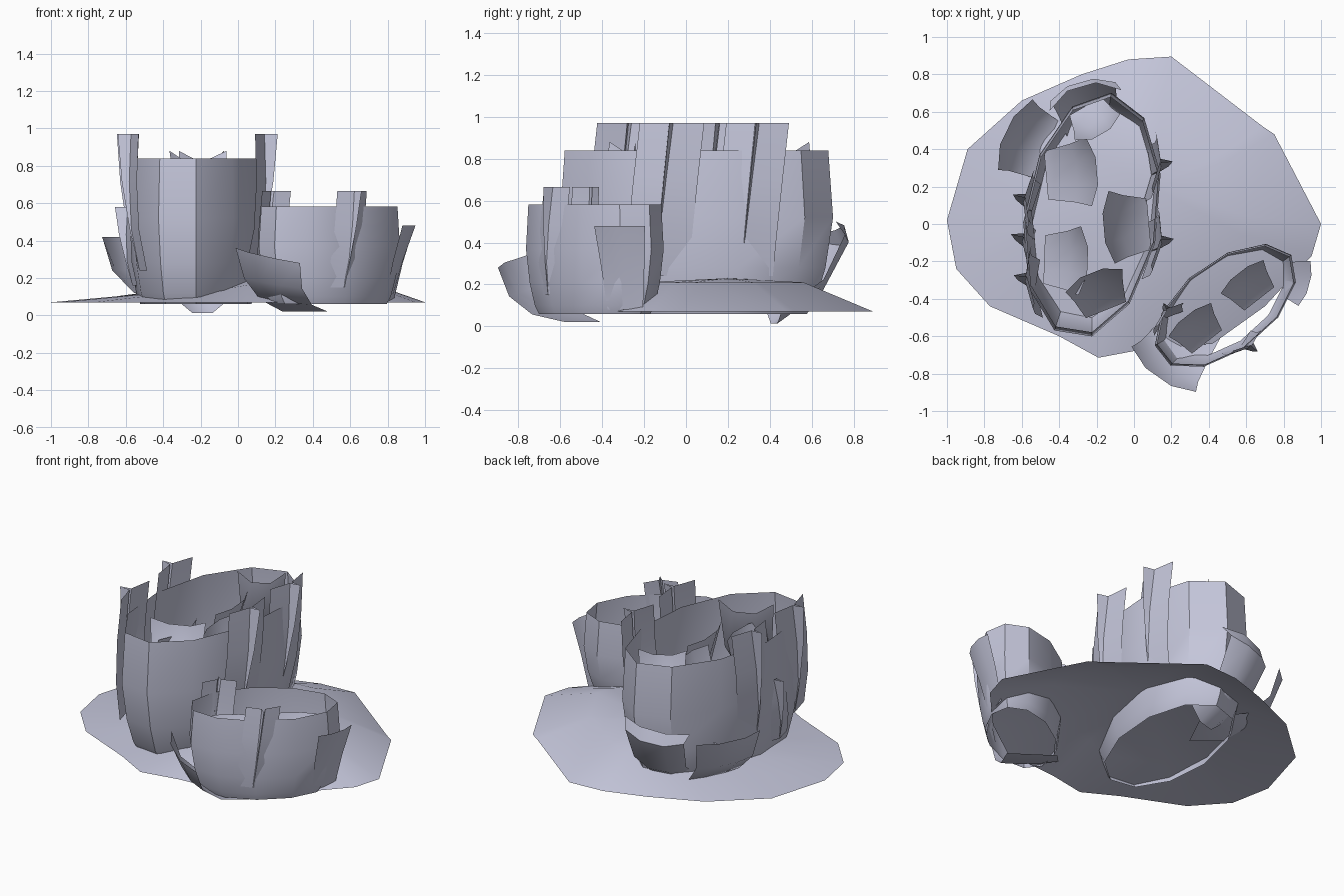
import bpy, math
from math import sin, cos, pi, radians

if "Cube" in bpy.data.objects:
    bpy.data.objects.remove(bpy.data.objects["Cube"])

mat = bpy.data.materials.new("pale_lavender_grey")
mat.diffuse_color = (0.56, 0.57, 0.71, 1)
mat.use_nodes = True
mat.node_tree.nodes["Principled BSDF"].inputs["Base Color"].default_value = mat.diffuse_color


def add(name, verts, faces, angle=40):
    me = bpy.data.meshes.new(name)
    me.from_pydata(verts, [], faces)
    me.materials.append(mat)
    ob = bpy.data.objects.new(name, me)
    bpy.context.collection.objects.link(ob)
    bpy.ops.object.select_all(action='DESELECT')
    ob.select_set(True)
    bpy.context.view_layer.objects.active = ob
    bpy.ops.object.shade_smooth_by_angle(angle=radians(angle))
    return ob


def strips(rows, n, closed=False):
    """Quads between consecutive rows of n points."""
    return [(r * n + i, r * n + (i + 1) % n, (r + 1) * n + (i + 1) % n, (r + 1) * n + i)
            for r in range(rows - 1) for i in range(n if closed else n - 1)]


# Hollow oval stump: thin wall, open at both ends
def stump(name, cx, cy, axis, s):
    n, a, b = 11, 0.665, 0.35
    prof = [(0.06, 0.81), (0.12, 0.87), (0.28, 0.945), (0.52, 1.0), (0.84, 0.965)]
    ca, sa = cos(radians(axis)), sin(radians(axis))
    vs = []
    for z, k in prof:
        for i in range(n):
            t = 2 * pi * i / n
            u, v = a * k * s * cos(t), b * k * s * sin(t) * 1.03
            vs.append((cx + u * ca - v * sa, cy + u * sa + v * ca, 0.06 + (z - 0.06) * s))
    add(name, vs, strips(len(prof), n, True), 36)


# Bark plank with a thin pinched ridge that grows towards the top
def plank(name, x, y, ang, z0, z1, width, ridge, lean=0.08):
    o = (cos(radians(ang)), sin(radians(ang)))
    t = (-o[1], o[0])
    h = width / 2
    vs = []
    for f, off in ((0, -0.04), (0.3, 0.0), (0.65, 0.01), (1, 0.0)):
        g = max(0, (f - 0.2) / 0.8)
        for w, r in ((-h, -0.025), (-0.008 * g - 0.002, 0.008), (0, 0.008 + ridge * g),
                     (0.008 * g + 0.002, 0.008), (h, -0.025)):
            w += lean * (f - 1)
            r += off * width / 0.3
            vs.append((x + o[0] * r + t[0] * w, y + o[1] * r + t[1] * w, z0 + (z1 - z0) * f))
    add(name, vs, strips(4, 5), 25)


# Curled bark flake: profile runs from its anchor outwards and up
def flake(name, x, y, ang, width, prof, bow=0.06, tilt=0.0, point=0.0, horns=0.0):
    o = (cos(radians(ang)), sin(radians(ang)))
    t = (-o[1], o[0])
    vs = []
    for k, (r, z) in enumerate(prof):
        f = k / (len(prof) - 1)
        for w in (-1, -0.4, 0.4, 1):
            rr = r - bow * f * w * w
            ww = w * width / 2 * (0.7 + 0.3 * f)
            vs.append((x + o[0] * rr + t[0] * ww, y + o[1] * rr + t[1] * ww,
                       z + tilt * w * f + point * w * w * (1 - f) + horns * w * w * f))
    add(name, vs, strips(len(prof), 4), 40)


# Ground mound, running on under both stumps
rim = [(-1, 0.02), (-0.89, 0.40), (-0.6, 0.66), (-0.28, 0.80), (-0.03, 0.88), (0.2, 0.895),
       (0.69, 0.52), (0.75, 0.48), (1, 0), (0.95, -0.17), (0.70, -0.44), (0.42, -0.64),
       (0.05, -0.67), (-0.19, -0.715), (-0.4, -0.6), (-0.77, -0.44), (-0.95, -0.24)]
n = len(rim)
verts = [(x, y, 0.07) for x, y in rim]
for x, y in rim:
    px, py = 0.05 + (x - 0.05) * 0.58, 0.1 + (y - 0.1) * 0.58
    verts.append((px, py, min(0.21, max(0.11, 0.175 + 0.17 * px + 0.06 * py))))
verts.append((0.1, 0.2, 0.23))
add("ground_mound", verts, strips(2, n, True) +
    [(n + i, n + (i + 1) % n, 2 * n) for i in range(n)], 40)

# Two stumps, the same shape at two sizes
stump("large_stump", -0.225, 0.045, 81, 1.0)
stump("small_stump", 0.49, -0.44, 38, 0.67)

# Planks on the large stump
for i, (x, y, a, z0, z1, w) in enumerate([
        (0.13, 0.34, -4, 0.24, 0.97, 0.30), (0.135, -0.07, -7, 0.24, 0.97, 0.31),
        (-0.57, 0.15, 174, 0.24, 0.97, 0.30), (-0.58, -0.06, 176, 0.16, 0.58, 0.22),
        (-0.565, -0.27, 183, 0.24, 0.97, 0.31)]):
    plank(f"large_plank_{i + 1}", x, y, a, z0, z1, w, 0.07,
          0.08 if a < 90 else -0.08)

# Planks on the small stump
plank("small_plank_1", 0.625, -0.635, -52, 0.15, 0.665, 0.2, 0.05, 0.06)
plank("small_plank_2", 0.19, -0.46, 130, 0.15, 0.665, 0.2, 0.04, -0.05)

# Flakes around the outside
flake("outer_flake_left", -0.23, 0.28, 154, 0.42,
      [(0, 0.07), (0.3, 0.12), (0.44, 0.24), (0.51, 0.42)], 0.06)
flake("outer_flake_back", -0.19, 0.42, 106, 0.4,
      [(0, 0.0), (0.23, 0.16), (0.36, 0.39), (0.34, 0.47)], 0.09, -0.03, 0.08)
flake("outer_flake_front", 0.36, -0.49, 235, 0.42,
      [(0, 0.02), (0.2, 0.07), (0.34, 0.17), (0.41, 0.32)], 0.06, -0.04)
flake("outer_flake_right", 0.81, -0.29, -15, 0.25,
      [(0, 0.08), (0.06, 0.28), (0.135, 0.48)], 0.03)

# Flakes inside the stumps, rising from the wall towards the middle
for i, (x, y, a, w, d, z0, z1) in enumerate([
        (-0.47, 0.26, 5, 0.37, 0.28, 0.3, 0.76),
        (-0.48, -0.19, -2, 0.37, 0.24, 0.3, 0.76),
        (0.08, 0.0, 185, 0.39, 0.25, 0.3, 0.76),
        (-0.15, -0.46, 112, 0.33, 0.22, 0.42, 0.82),
        (-0.26, 0.63, -60, 0.28, 0.18, 0.42, 0.82)]):
    flake(f"inner_flake_{i + 1}", x, y, a, w,
          [(0, z0), (d * 0.6, z0 + (z1 - z0) * 0.25), (d, z1)], 0.05,
          horns=0.06 if i > 2 else 0)
for i, (x, y) in enumerate([(0.39, -0.63), (0.67, -0.40)]):
    flake(f"small_inner_flake_{i + 1}", x, y, 128, 0.29,
          [(0, 0.18), (0.11, 0.27), (0.18, 0.48)], 0.03)
